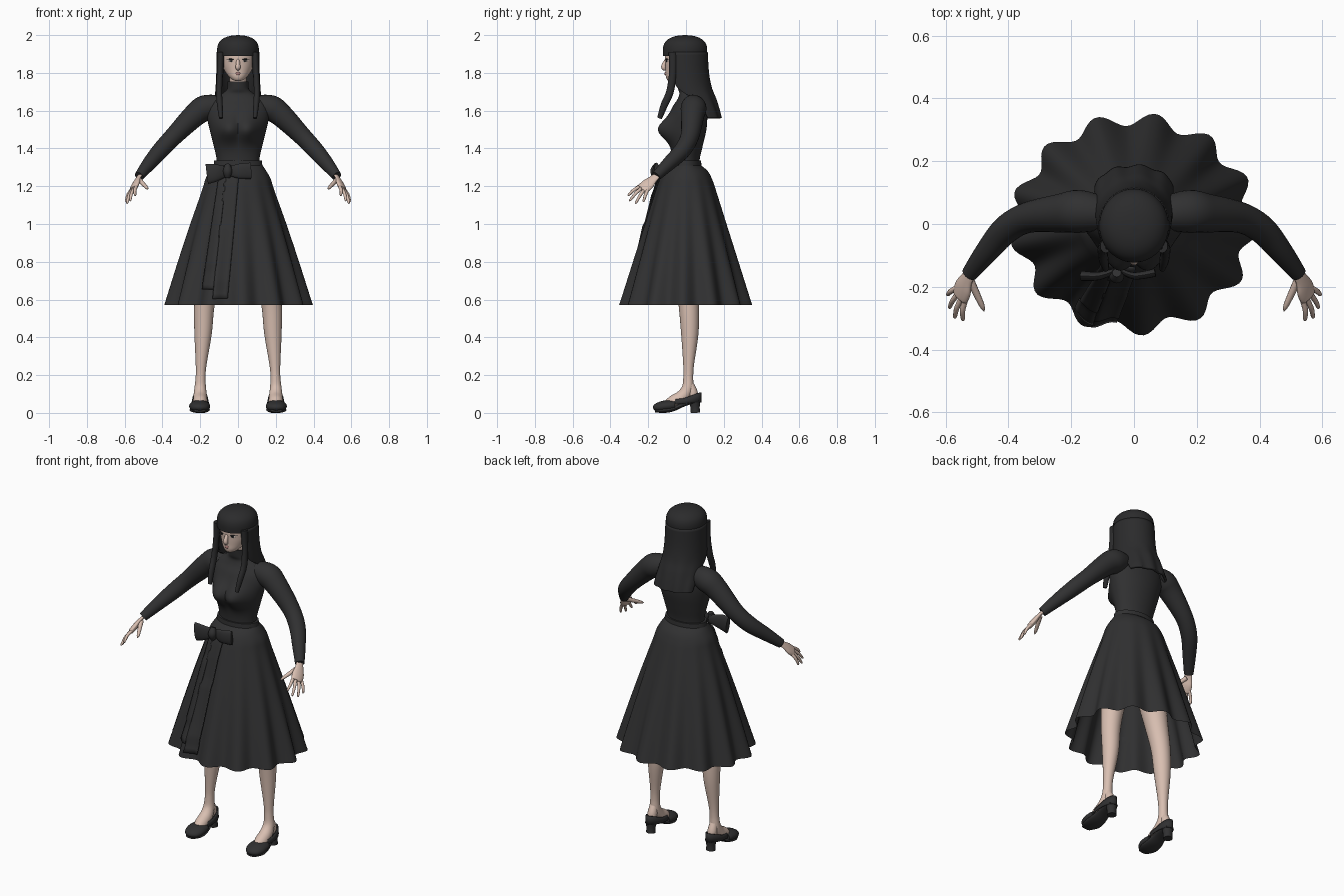
import bpy, bmesh, math
from mathutils import Vector

cube = bpy.data.objects.get("Cube")
if cube:
    bpy.data.objects.remove(cube, do_unlink=True)


def material(name, rgb):
    m = bpy.data.materials.new(name)
    m.use_nodes = True
    m.diffuse_color = (*rgb, 1)
    bsdf = next(n for n in m.node_tree.nodes if n.type == 'BSDF_PRINCIPLED')
    bsdf.inputs["Base Color"].default_value = (*rgb, 1)
    return m


CLOTH = material("black cloth", (0.03, 0.03, 0.031))
HAIR = material("black hair", (0.024, 0.024, 0.025))
SKIN = material("skin", (0.69, 0.52, 0.44))
LIPS = material("lips", (0.48, 0.24, 0.22))
WHITE = material("eye white", (0.7, 0.68, 0.66))


def spline(pts, n=5):
    """Catmull-Rom resampling of tuples of any length."""
    out = []
    last = len(pts) - 1
    for i in range(last):
        quad = [pts[max(i - 1, 0)], pts[i], pts[i + 1], pts[min(i + 2, last)]]
        for k in range(n):
            t = k / n
            out.append(tuple(
                b + t * (c - a) / 2 + t * t * (a - 2.5 * b + 2 * c - d / 2)
                + t ** 3 * (3 * b - a - 3 * c + d) / 2
                for a, b, c, d in zip(*quad)))
    out.append(tuple(pts[-1]))
    return out


def surface(name, rows, mat, closed=True, caps=True, thick=0):
    """Skin rows of points into a smooth mesh."""
    bm = bmesh.new()
    vs = [[bm.verts.new(p) for p in row] for row in rows]
    n = len(rows[0])
    for a, b in zip(vs, vs[1:]):
        for j in range(n if closed else n - 1):
            k = (j + 1) % n
            bm.faces.new((a[j], a[k], b[k], b[j]))
    if closed and caps:
        bm.faces.new(vs[0])
        bm.faces.new(vs[-1])
    bmesh.ops.recalc_face_normals(bm, faces=bm.faces)
    for f in bm.faces:
        f.smooth = True
    for e in bm.edges:
        if len(e.link_faces) == 2 and e.calc_face_angle(0) > 0.9:
            e.smooth = False
    me = bpy.data.meshes.new(name)
    bm.to_mesh(me)
    bm.free()
    me.materials.append(mat)
    ob = bpy.data.objects.new(name, me)
    bpy.context.collection.objects.link(ob)
    if thick:
        mod = ob.modifiers.new("thickness", 'SOLIDIFY')
        mod.thickness = thick
        mod.offset = 0
    return ob


def loft(name, rings, mat, n=40, wave=None, caps=True, shape=None):
    """Horizontal ellipses (z, rx, ry, cy)."""
    rows = []
    for z, rx, ry, cy in spline(rings):
        row = []
        for j in range(n):
            a = math.tau * j / n
            w = wave(a, z) if wave else 1
            p = Vector((rx * w * math.cos(a), cy + ry * w * math.sin(a), z))
            row.append(shape(p) if shape else p)
        rows.append(row)
    return surface(name, rows, mat, caps=caps)


def tube(name, pts, mat, side=(0, 1, 0), flat=1, n=16, mirror=1, steps=5):
    """Tube through (x, y, z, radius), optionally flattened across side."""
    path = spline(pts, steps)
    cs = [Vector((p[0] * mirror, p[1], p[2])) for p in path]
    s = Vector((side[0] * mirror, side[1], side[2]))
    rows = []
    for i, c in enumerate(cs):
        t = (cs[min(i + 1, len(cs) - 1)] - cs[max(i - 1, 0)]).normalized()
        u = (s - t * s.dot(t)).normalized()
        v = t.cross(u)
        r = max(path[i][3], 0.0015)
        rows.append([c + u * r * math.cos(math.tau * j / n)
                     + v * r * flat * math.sin(math.tau * j / n) for j in range(n)])
    return surface(name, rows, mat)


# Turtleneck bodice
def bust(p):
    if p.y < 0.01:
        p.y -= (0.066 * math.exp(-((p.z - 1.5) / 0.065) ** 2)
                * math.exp(-((abs(p.x) - 0.05) / 0.065) ** 2))
    return p


loft("bodice", [(1.27, .115, .07, 0), (1.34, .113, .072, 0), (1.42, .13, .085, .005),
                (1.5, .15, .098, .01), (1.57, .165, .098, .015), (1.62, .16, .09, .02),
                (1.66, .135, .07, .025), (1.69, .085, .055, .02),
                (1.715, .058, .052, .01), (1.755, .055, .052, .005)],
     CLOTH, n=64, shape=bust)

# Fluted skirt and belt
SKIRT = [(1.31, .13, .08, 0), (1.28, .15, .115, 0), (1.24, .172, .137, 0),
         (1.18, .19, .158, 0), (1.0, .25, .212, 0), (.8, .31, .27, 0), (.57, .373, .334, 0)]


def flute(a, z):
    fall = min(max((1.28 - z) / 0.71, 0), 1)
    return 1 + 0.065 * fall * math.cos(13 * (a - math.radians(80)))


loft("skirt", SKIRT, CLOTH, n=156, wave=flute, caps=False)
loft("belt", [(1.27, .132, .084, 0), (1.3, .13, .082, 0), (1.335, .126, .08, 0)], CLOTH)


# Ribbon tails lying on the skirt
def skirt_front(x, z):
    rings = spline(SKIRT, 8)
    z, rx, ry, _ = min(rings, key=lambda r: abs(r[0] - z))
    y = -ry * math.sqrt(max(1 - (x / rx) ** 2, 0))
    return y * flute(math.atan2(y / ry, x / rx), z) - 0.012


def ribbon(name, top, bottom, z0, z1, rows=24, cols=5):
    grid = []
    for i in range(rows + 1):
        t = i / rows
        lo, hi = (top[k] + (bottom[k] - top[k]) * t for k in (0, 1))
        z = z0 + (z1 - z0) * t
        xs = [lo + (hi - lo) * k / cols for k in range(cols + 1)]
        grid.append([(x, skirt_front(x, z), z) for x in xs])
    surface(name, grid, CLOTH, closed=False, thick=0.006)


ribbon("ribbon_tail_outer", (-.10, -.06), (-.19, -.13), 1.26, .655)
ribbon("ribbon_tail_inner", (-.07, .005), (-.135, -.055), 1.26, .605)

# Bow
UP = (0, 0, 1)
tube("bow_loop_right", [(-.05, -.145, 1.28, .022), (-.11, -.165, 1.272, .044),
                        (-.165, -.165, 1.265, .054)], CLOTH, UP, .3)
tube("bow_loop_left", [(-.05, -.145, 1.28, .022), (0, -.165, 1.28, .038),
                       (.068, -.155, 1.282, .043)], CLOTH, UP, .3)
tube("bow_knot", [(-.055, -.16, 1.245, .014), (-.055, -.165, 1.28, .024),
                  (-.055, -.155, 1.315, .014)], CLOTH)

# Head
tube("neck", [(0, .01, 1.70, .045), (0, 0, 1.77, .045), (0, 0, 1.84, .045)], SKIN)
loft("face", [(1.757, .012, .014, -.075), (1.764, .03, .032, -.068), (1.782, .05, .055, -.052),
              (1.81, .07, .08, -.028), (1.85, .086, .1, -.01), (1.9, .09, .106, -.005),
              (1.95, .075, .085, -.005), (1.98, .03, .03, 0)], SKIN)
tube("nose", [(0, -.103, 1.872, .008), (0, -.117, 1.842, .012),
              (0, -.116, 1.826, .013), (0, -.1, 1.818, .006)], SKIN, (1, 0, 0))
tube("lips", [(-.02, -.098, 1.795, 0), (0, -.11, 1.796, .008), (.02, -.098, 1.795, 0)],
     LIPS, UP, .5, n=10)

# Hair
loft("hair_cap", [(1.89, .109, .116, -.006), (1.93, .11, .117, -.005), (1.96, .101, .107, -.005),
                  (1.982, .078, .083, -.005), (1.995, .045, .048, -.005),
                  (2.0, .004, .004, -.005)], HAIR, n=48)
rows = []
for z, rx, ry, cy, start in spline([(1.91, .106, .113, -.005, -40), (1.8, .108, .115, 0, -40),
                                    (1.72, .112, .12, .01, -25), (1.66, .117, .11, .042, 0),
                                    (1.6, .12, .085, .085, 5), (1.56, .12, .072, .108, 5)]):
    row = []
    ripple = 0.06 * min(max((1.75 - z) / 0.19, 0), 1)
    for j in range(73):
        a = math.radians(start + (180 - 2 * start) * j / 72)
        w = 1 + ripple * math.cos(9 * a)
        row.append((rx * math.cos(a), cy + ry * w * math.sin(a), z))
    rows.append(row)
surface("back_hair", rows, HAIR, closed=False, thick=0.014)

for s, tag in ((1, "left_"), (-1, "right_")):
    tube(tag + "front_lock", [(.09, -.07, 1.91, .022), (.096, -.07, 1.8, .02),
                              (.1, -.085, 1.7, .02), (.096, -.115, 1.63, .019),
                              (.09, -.14, 1.56, .013)], HAIR, flat=.8, mirror=s)
    # Eye and lash
    tube(tag + "eye", [(.02, -.105, 1.862, 0), (.035, -.101, 1.863, .007),
                       (.054, -.089, 1.864, 0)], WHITE, UP, .5, 10, s)
    tube(tag + "iris", [(.028, -.106, 1.863, 0), (.036, -.104, 1.863, .006),
                        (.044, -.099, 1.863, 0)], HAIR, UP, .5, 10, s)
    tube(tag + "lash", [(.017, -.107, 1.868, 0), (.036, -.105, 1.872, .004),
                        (.06, -.088, 1.872, 0)], HAIR, UP, .8, 8, s)

    # Sleeve
    tube(tag + "sleeve", [(.08, .03, 1.63, .05), (.17, .04, 1.615, .068), (.23, .035, 1.575, .062),
                          (.34, .02, 1.465, .049), (.41, -.02, 1.39, .045),
                          (.47, -.09, 1.32, .037), (.523, -.158, 1.253, .026)],
         CLOTH, n=24, mirror=s)
    # Hand
    wide = Vector((.45, .85, -.3)).normalized()
    knuckle = Vector((.552, -.225, 1.188))
    tube(tag + "palm", [(.515, -.147, 1.263, .021), (.532, -.175, 1.237, .025),
                        (.543, -.202, 1.21, .036), (.553, -.23, 1.186, .034),
                        (.556, -.236, 1.182, .02)], SKIN, wide, .42, mirror=s)
    tips = [("index", -.028, (.545, -.308, 1.15)), ("middle", -.01, (.572, -.3, 1.122)),
            ("ring", .009, (.589, -.268, 1.108)), ("little", .026, (.595, -.226, 1.117))]
    for finger, k, tip in tips:
        base, tip = knuckle + wide * k, Vector(tip)
        mid = base.lerp(tip, .5) + Vector((.004, 0, .005))
        tube(tag + finger + "_finger", [(*base, .0095), (*mid, .0085),
                                        (*base.lerp(tip, .92), .006), (*tip, .001)],
             SKIN, n=10, mirror=s)
    tube(tag + "thumb", [(.523, -.175, 1.235, .013), (.5, -.225, 1.21, .011),
                         (.483, -.262, 1.192, .008), (.477, -.278, 1.184, .001)],
         SKIN, n=10, mirror=s)

    # Leg and foot
    tube(tag + "leg", [(.085, 0, 1.15, .085), (.11, 0, .95, .085), (.155, .005, .72, .065),
                       (.178, .015, .57, .054), (.185, .02, .42, .046), (.195, .014, .26, .029),
                       (.198, .012, .19, .026), (.2, .008, .13, .031), (.2, -.02, .085, .036),
                       (.2, -.07, .055, .036), (.2, -.11, .04, .02)], SKIN, (1, 0, 0), n=24, mirror=s)
    tube(tag + "heel_skin", [(.2, .02, .15, .022), (.2, .034, .11, .027), (.2, .04, .075, .025)],
         SKIN, mirror=s)
    # Shoe: upper, sole, counter, heel
    tube(tag + "shoe_toe", [(.203, -.172, .02, .012), (.203, -.16, .026, .038),
                            (.203, -.125, .033, .054), (.203, -.085, .038, .055),
                            (.202, -.06, .04, .05)], CLOTH, (1, 0, 0), .55, 24, s)
    tube(tag + "shoe_sole", [(.203, -.165, .012, .03), (.203, -.12, .014, .052),
                             (.202, -.07, .022, .051), (.2, -.02, .042, .042),
                             (.2, .03, .057, .038), (.2, .07, .06, .026)],
         CLOTH, (1, 0, 0), .28, 24, s)
    rim = []
    for t in (0, .5, 1):
        row = []
        for j in range(25):
            a = math.radians(-60 + 300 * j / 24)
            y = -.012 + .09 * math.sin(a)
            base = .045 + .2 * (min(y, .06) + .05) * .5
            height = .028 + .025 * max(math.sin(a), 0)
            row.append((s * (.2 + (.044 - .006 * t) * math.cos(a)), y, base + height * t))
        rim.append(row)
    surface(tag + "shoe_side", rim, CLOTH, closed=False, thick=0.006)
    tube(tag + "shoe_heel", [(.2, .046, .065, .032), (.2, .048, .03, .026), (.2, .05, 0, .026)],
         CLOTH, (1, 0, 0), .95, 20, s)
